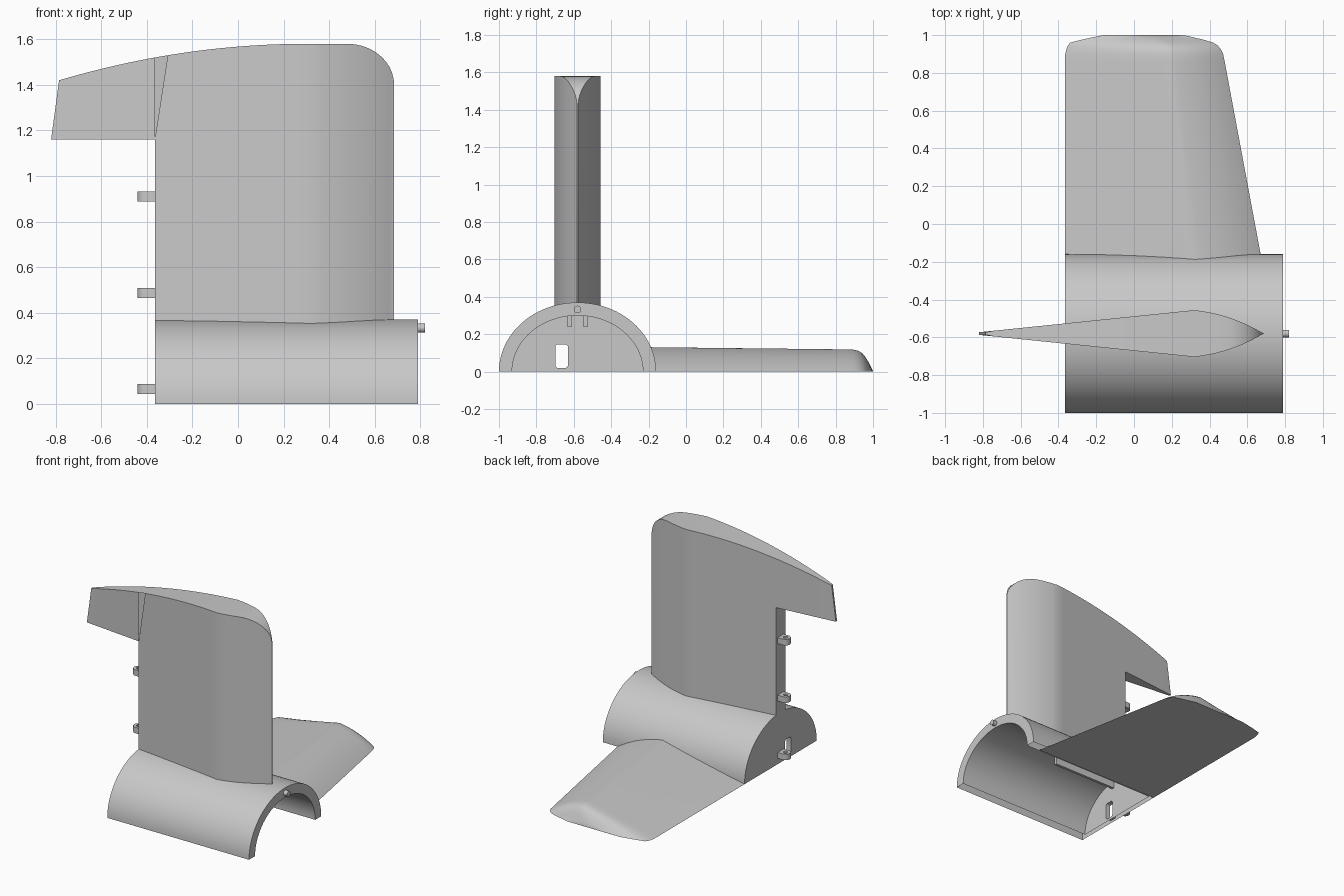
import bpy, bmesh, math

if "Cube" in bpy.data.objects:
    bpy.data.objects.remove(bpy.data.objects["Cube"])

grey = bpy.data.materials.new("light grey")
grey.diffuse_color = (0.58, 0.58, 0.58, 1)
grey.use_nodes = True
grey.node_tree.nodes["Principled BSDF"].inputs["Base Color"].default_value = grey.diffuse_color
CY = -0.58          # centre line of the body and the fin


def finish(name, bm):
    bmesh.ops.remove_doubles(bm, verts=bm.verts, dist=1e-5)
    bmesh.ops.recalc_face_normals(bm, faces=bm.faces)
    me = bpy.data.meshes.new(name)
    bm.to_mesh(me)
    bm.free()
    me.materials.append(grey)
    ob = bpy.data.objects.new(name, me)
    bpy.context.collection.objects.link(ob)
    return ob


def smooth(ob, angle=30):
    bpy.ops.object.select_all(action='DESELECT')
    ob.select_set(True)
    bpy.context.view_layer.objects.active = ob
    bpy.ops.object.shade_smooth_by_angle(angle=math.radians(angle))


def loft(name, rings):
    """Skin closed rings of equal length and cap both ends."""
    bm = bmesh.new()
    rows = [[bm.verts.new(p) for p in r] for r in rings]
    n = len(rows[0])
    for a, b in zip(rows, rows[1:]):
        for i in range(n):
            j = (i + 1) % n
            bm.faces.new((a[i], a[j], b[j], b[i]))
    bm.faces.new(rows[0])
    bm.faces.new(rows[-1])
    return finish(name, bm)


def prism_x(name, yz, x0, x1):
    return loft(name, [[(x, y, z) for y, z in yz] for x in (x0, x1)])


def prism_z(name, xy, z0, z1):
    return loft(name, [[(x, y, z) for x, y in xy] for z in (z0, z1)])


def cut(ob, cutters):
    for c in cutters:
        m = ob.modifiers.new("cut", 'BOOLEAN')
        m.object, m.operation, m.solver = c, 'DIFFERENCE', 'EXACT'
    dg = bpy.context.evaluated_depsgraph_get()
    me = bpy.data.meshes.new_from_object(ob.evaluated_get(dg))
    ob.modifiers.clear()
    ob.data = me
    for c in cutters:
        bpy.data.objects.remove(c)


def arch(ry, rz, base=0.0, n=48):
    pts = [(CY + ry * math.cos(math.pi * i / n), rz * math.sin(math.pi * i / n))
           for i in range(n + 1)]
    if base < 0:
        pts += [(CY - ry, base), (CY + ry, base)]
    return pts


def rounded_rect(cx, cy, hx, hy, r, n=4):
    pts = []
    for k, (sx, sy) in enumerate(((1, 1), (-1, 1), (-1, -1), (1, -1))):
        for i in range(n + 1):
            a = math.pi / 2 * (k + i / n)
            pts.append((cx + sx * (hx - r) + r * math.cos(a),
                        cy + sy * (hy - r) + r * math.sin(a)))
    return pts


# Half-round body: hollow arch with a closed rear wall and a slot in it
body = prism_x("body_shell", arch(0.42, 0.37), -0.365, 0.79)
cut(body, [prism_x("hollow_cutter", arch(0.35, 0.30, -0.1), -0.33, 0.9),
           prism_x("slot_cutter", rounded_rect(-0.665, 0.083, 0.034, 0.063, 0.015), -0.5, -0.2)])
smooth(body)

# Two ribs under the ceiling of the body
for side in (-1, 1):
    y = CY + side * 0.043
    prism_x("ceiling_rib", [(y - .01, .24), (y + .01, .24), (y + .01, .32), (y - .01, .32)],
            -0.34, 0.2)

# Locating pin on the open end
pin = prism_x("locating_pin", [(CY + .02 * math.cos(a * math.pi / 8), .333 + .02 * math.sin(a * math.pi / 8))
                               for a in range(16)], 0.77, 0.82)
smooth(pin)


# Foil half thickness: straight taper aft, curved nose
def nose(t):
    return 1 - 0.35 * t - 0.65 * t ** 2.2


def fin_half(x):
    if x <= 0.32:
        return 0.007 + 0.117 * min(1, (x + 0.82) / 1.14)
    return max(0.003, 0.124 * nose((x - 0.32) / 0.365))


def fin_top(x):
    if x < 0.3:
        return 1.58 - 0.16 * ((0.3 - x) / 1.085) ** 2
    if x < 0.48:
        return 1.58
    return 1.40 + 0.18 * math.sqrt(max(0, 1 - ((x - 0.48) / 0.205) ** 2))


# Upright fin: wall columns along the chord with an overhanging rear tip
def column(x, z0, xt=None):
    xt = x if xt is None else xt
    h, t = fin_half(x), fin_top(xt)
    return [(x, CY - h, z0), (x, CY + h, z0), (xt, CY + h, t), (xt, CY - h, t)]


over = [column(-0.82, 1.16, -0.785)] + [column(-0.74 + 0.375 * i / 6, 1.16) for i in range(7)]
main = [column(-0.365 + 0.685 * i / 12, 0.32) for i in range(13)]
main += [column(0.32 + 0.365 * math.sin(math.pi / 2 * i / 14), 0.32) for i in range(1, 15)]

bm = bmesh.new()
h = fin_half(-0.365)
step = [(-0.365, CY - h, 1.16), (-0.365, CY + h, 1.16)]


def face(*pts):
    bm.faces.new([bm.verts.new(p) for p in pts])


for cols in (over, main):
    for a, b in zip(cols, cols[1:]):
        for i in range(4):
            j = (i + 1) % 4
            if cols is main and a is main[0] and i in (1, 3):   # side next to the step
                s = step[1] if i == 1 else step[0]
                face(a[i], a[j], b[j], b[i], s) if i == 3 else face(a[i], s, a[j], b[j], b[i])
            else:
                face(a[i], a[j], b[j], b[i])
face(*over[0])
face(*main[-1])
face(main[0][0], main[0][1], step[1], step[0])
smooth(finish("upright_fin", bm), 25)


# Flat-bottomed tailplane: y, trailing x, leading x, height
stations = [(-0.222, -.365, .682, .131), (0.86, -.365, .480, .119), (0.90, -.364, .472, .117),
            (0.925, -.358, .460, .110), (0.945, -.350, .443, .096), (0.96, -.338, .420, .077),
            (0.975, -.280, .370, .053), (0.988, -.220, .315, .028), (1.0, -.160, .265, .002)]
rings = []
for y, te, le, ht in stations:
    ridge = te + (le - te) * 0.66
    ring = [(te, y, 0)]
    ring += [(te + (ridge - te) * t, y, ht * t) for t in (.25, .5, .75, .92)]
    ring += [(ridge + (le - ridge) * t, y, ht * nose(t))
             for t in (0, .1, .2, .35, .5, .65, .78, .9, .96)]
    rings.append(ring + [(le, y, 0)])
smooth(loft("tailplane", rings), 35)

# Hinge lugs along the rear edge: round-ended tabs with a pin hole
for z in (0.065, 0.487, 0.91):
    tab = [(-0.35, CY + 0.035)]
    tab += [(-0.405 + .035 * math.cos(a), CY + .035 * math.sin(a))
            for a in (math.pi / 2 + math.pi * i / 12 for i in range(13))]
    lug = prism_z("hinge_lug", tab + [(-0.35, CY - 0.035)], z - 0.022, z + 0.022)
    cut(lug, [prism_z("hole_cutter", [(-0.405 + .015 * math.cos(i * math.pi / 6),
                                       CY + .015 * math.sin(i * math.pi / 6)) for i in range(12)],
                      z - 0.1, z + 0.1)])
    smooth(lug)
